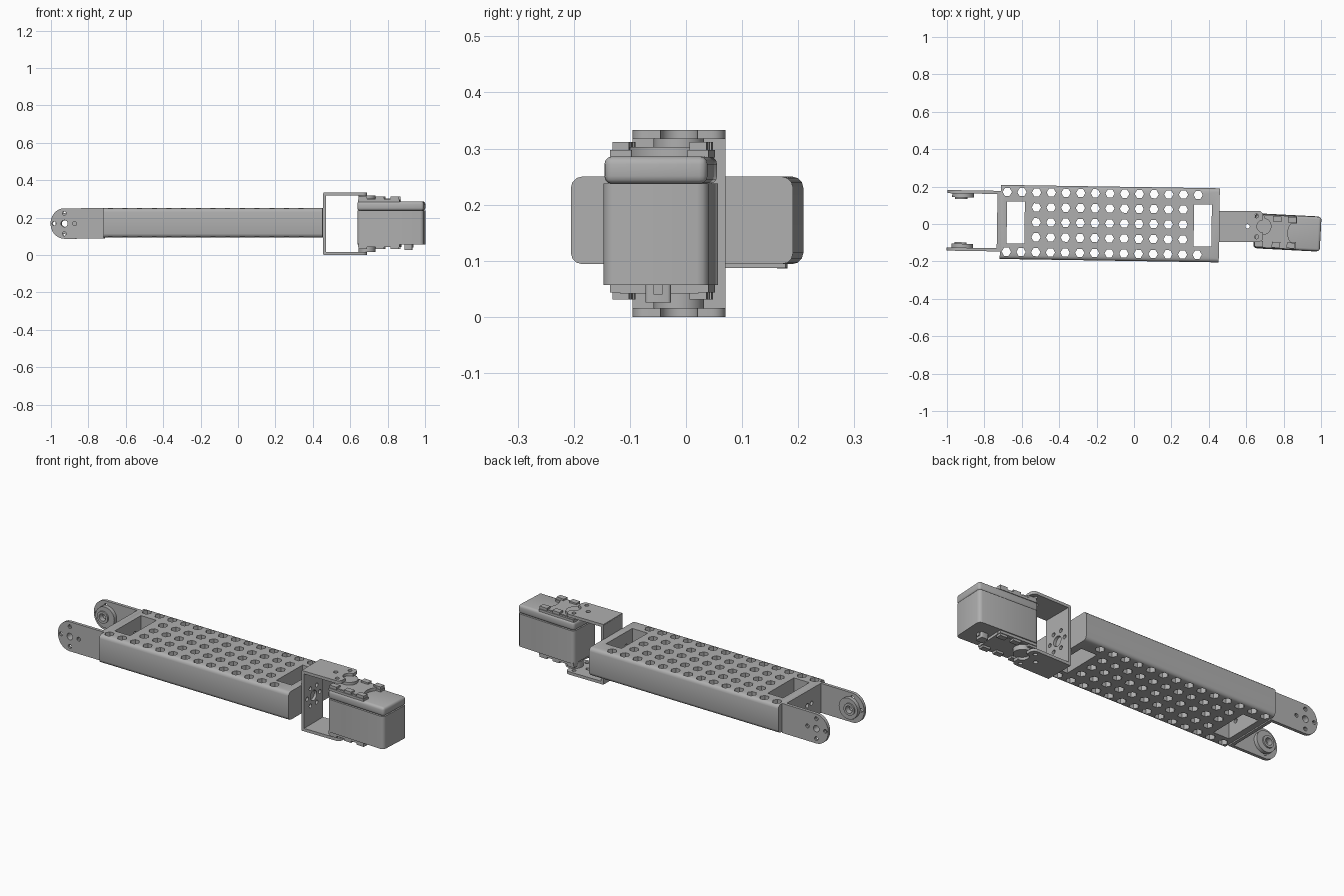
import bpy
import bmesh
from math import cos, sin, pi, radians
from mathutils import Matrix, Vector

cube = bpy.data.objects.get("Cube")
if cube:
    bpy.data.objects.remove(cube, do_unlink=True)

grey = bpy.data.materials.new("machined grey")
grey.use_nodes = True
grey.diffuse_color = (0.43, 0.43, 0.43, 1)
grey.node_tree.nodes["Principled BSDF"].inputs["Base Color"].default_value = (0.43, 0.43, 0.43, 1)


def arc(cx, cy, rx, ry, a, b, n):
    """Points on an elliptical arc from angle a to b in degrees."""
    return [(cx + rx * cos(radians(a + (b - a) * i / n)),
             cy + ry * sin(radians(a + (b - a) * i / n))) for i in range(n + 1)]


def ring(cx, cy, r, n=20):
    return arc(cx, cy, r, r, 0, 360, n)[:-1]


def rect(u0, u1, v0, v1):
    return [(u0, v0), (u1, v0), (u1, v1), (u0, v1)]


def prism(name, outlines, axis, lo, hi, bevel=0, along=None, segs=3):
    """Extrude flat outlines along an axis, rounding edges that run along another."""
    place = {"x": lambda u, v, w: (w, u, v),
             "y": lambda u, v, w: (u, w, v),
             "z": lambda u, v, w: (u, v, w)}[axis]
    bm = bmesh.new()
    for pts in outlines:
        a = [bm.verts.new(place(u, v, lo)) for u, v in pts]
        b = [bm.verts.new(place(u, v, hi)) for u, v in pts]
        bm.faces.new(a)
        bm.faces.new(b)
        for i in range(len(pts)):
            j = (i + 1) % len(pts)
            bm.faces.new((a[i], a[j], b[j], b[i]))
    bmesh.ops.recalc_face_normals(bm, faces=bm.faces)
    if bevel:
        edges = [e for e in bm.edges if along is None or
                 abs((e.verts[0].co - e.verts[1].co).normalized()["xyz".index(along)]) > 0.99]
        bmesh.ops.bevel(bm, geom=edges, offset=bevel, segments=segs, profile=0.5, affect="EDGES")
    mesh = bpy.data.meshes.new(name)
    bm.to_mesh(mesh)
    bm.free()
    mesh.materials.append(grey)
    obj = bpy.data.objects.new(name, mesh)
    bpy.context.collection.objects.link(obj)
    return obj


def cut(obj, outlines, axis, lo, hi):
    """Drill outlines through a part."""
    tool = prism("cutter", outlines, axis, lo, hi)
    tool.hide_render = True
    mod = obj.modifiers.new("holes", "BOOLEAN")
    mod.operation, mod.solver, mod.object = "DIFFERENCE", "EXACT", tool
    bpy.context.view_layer.objects.active = obj
    bpy.ops.object.modifier_apply(modifier=mod.name)
    bpy.data.objects.remove(tool, do_unlink=True)
    return obj


def turn(parts, x, y, degrees):
    pivot = Vector((x, y, 0))
    m = Matrix.Translation(pivot) @ Matrix.Rotation(radians(degrees), 4, "Z") @ Matrix.Translation(-pivot)
    for p in parts:
        p.data.transform(m)


# Perforated beam
arm = []
beam = prism("beam", [rect(-0.196, 0.2, 0.094, 0.25)], "x", -0.715, 0.456, 0.02, "x")
holes = []
for row in range(5):
    cols = range(14) if row in (0, 4) else range(2, 13)
    holes += [ring(-0.68 + 0.0785 * c, 0.163 - 0.08 * row, 0.025, 6) for c in cols]
cut(beam, holes, "z", 0, 0.4)
cut(beam, [rect(-0.68, -0.585, -0.112, 0.112), rect(0.32, 0.415, -0.112, 0.112)], "z", 0, 0.4)
for end in (-0.7, 0.44):
    cut(beam, [ring(y, 0.17, 0.012, 12) for y in (-0.06, 0.06)], "x", end - 0.04, end + 0.04)
arm.append(beam)

# Wide yoke on the right end
cx, cz, mid = -0.926, 0.168, 0.006
base = prism("yoke_base", [rect(mid - 0.162, mid + 0.162, 0.087, 0.25)], "x", -0.732, -0.714)
arm.append(cut(base, [ring(mid + y, 0.17, 0.012, 12) for y in (-0.066, -0.03, 0.03, 0.066)], "x", -0.8, -0.7))
spots = [(cx + 0.055 * cos(k * pi / 2), cz + 0.055 * sin(k * pi / 2)) for k in range(4)]
bores = [ring(u, v, 0.011, 10) for u, v in spots] + [ring(cx, cz, 0.018)]
outline = [(-0.714, 0.087), (-0.714, 0.25)] + arc(cx, cz, 0.074, 0.0815, 90, 270, 20)
for side, label in ((1, "left"), (-1, "right")):
    outer, inner = sorted((mid + side * 0.162, mid + side * 0.145))
    leg = prism("yoke_leg_" + label, [outline], "y", outer, inner)
    arm.append(cut(leg, bores, "y", outer - 0.02, inner + 0.02))
    a, b = sorted((mid + side * 0.146, mid + side * 0.124))
    horn = prism("yoke_horn_" + label, [ring(cx + 0.01, cz, 0.058, 32)], "y", a, b)
    cut(horn, [ring(cx, cz, 0.02)], "y", a - 0.02, b + 0.02)
    a, b = sorted((mid + side * 0.126, mid + side * 0.116))
    collar = prism("horn_collar_" + label, [ring(cx, cz, 0.033, 24)], "y", a, b)
    cut(collar, [ring(cx, cz, 0.02)], "y", a - 0.02, b + 0.02)
    arm += [horn, collar]
turn(arm, -0.13, 0.003, -0.9)

# Tall bracket holding the motor
yc, half = -0.0125, 0.083
plate = prism("bracket_base", [rect(yc - half, yc + half, 0.004, 0.329)], "x", 0.455, 0.471)
pattern = [ring(yc + 0.055 * cos(k * pi / 3), 0.167 + 0.055 * sin(k * pi / 3), 0.011, 12) for k in range(6)]
cut(plate, pattern + [ring(yc, 0.167, 0.028)], "x", 0.44, 0.5)
fork = [(0.456, yc - half)] + arc(0.665, yc - half + 0.025, 0.025, 0.025, -90, 0, 6)
fork += arc(0.69, yc, 0.033, 0.033, 270, 90, 12)
fork += arc(0.665, yc + half - 0.025, 0.025, 0.025, 0, 90, 6) + [(0.456, yc + half)]
pins = [ring(0.607, yc, 0.012, 12), ring(0.655, yc - 0.056, 0.011, 12), ring(0.655, yc + 0.056, 0.011, 12)]
for label, low, high in (("lower", 0, 0.016), ("upper", 0.317, 0.333)):
    leg = prism("bracket_leg_" + label, [fork], "z", low, high)
    cut(leg, pins, "z", low - 0.02, high + 0.02)

# Motor case, in lower and upper halves
px, py = 0.82, -0.045
x0, x1, w = px - 0.178, px + 0.178, 0.094
motor = [
    prism("motor_case", [rect(x0, x1, py - w, py + w)], "z", 0.057, 0.238, 0.02, "z"),
    prism("motor_cap", [rect(x0, x1, py - w + 0.002, py + w - 0.002)], "z", 0.237, 0.286, 0.014),
]

# Stepped top and bottom decks with a round bite out of the top one
bite = arc(px + 0.085, py, 0.083, 0.083, 240, 120, 16)
deck = [(x0 + 0.01, py - 0.076), (px + 0.0435, py - 0.076)] + bite
deck += [(px + 0.0435, py + 0.076), (x0 + 0.01, py + 0.076)]
motor.append(prism("top_deck", [deck], "z", 0.284, 0.303))
motor.append(prism("bottom_deck", [rect(x0 + 0.01, px + 0.05, py - 0.07, py + 0.07)], "z", 0.042, 0.06))

# Mounting rails and lugs along both edges
for side, label in ((1, "left"), (-1, "right")):
    a, b = sorted((py + side * 0.05, py + side * 0.088))
    rail = rect(x0 + 0.004, px + 0.048, a, b)
    motor.append(prism("top_rail_" + label, [rail], "z", 0.284, 0.297))
    motor.append(prism("bottom_rail_" + label, [rail], "z", 0.043, 0.06))
    lugs = [rect(x, x + 0.045, a + 0.004, b - 0.004) for x in (x0 + 0.006, px - 0.08, px)]
    motor.append(prism("top_lugs_" + label, [*lugs], "z", 0.29, 0.312))
    motor.append(prism("bottom_lugs_" + label, [*lugs], "z", 0.031, 0.05))
turn(motor, px, py, -3)

# Output horns and cable plug
prism("upper_horn", [ring(0.69, yc, 0.045, 28)], "z", 0.295, 0.318)
prism("lower_horn", [ring(0.69, yc, 0.045, 28)], "z", 0.015, 0.05)
prism("cable_plug", [rect(0.89, 0.932, -0.072, -0.027)], "z", 0.026, 0.06, 0.006, "z")
prism("plug_key", [rect(0.925, 0.938, -0.058, -0.042)], "z", 0.04, 0.06)

# Soft curves with crisp edges
for obj in bpy.context.scene.objects:
    if obj.type == "MESH":
        obj.select_set(True)
        bpy.context.view_layer.objects.active = obj
bpy.ops.object.shade_smooth_by_angle(angle=radians(32))
